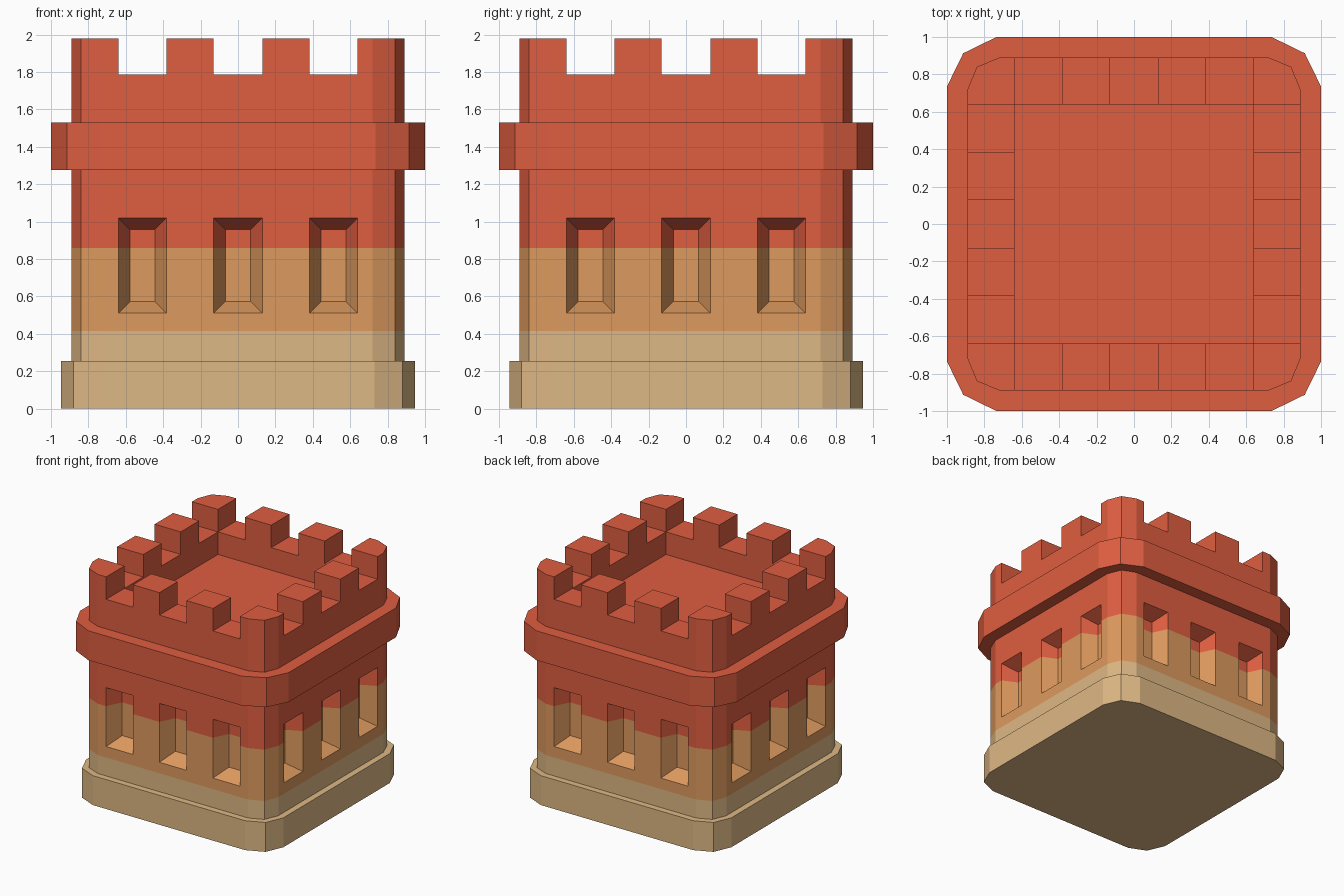
import bpy, bmesh, math
from mathutils import Matrix, Vector

if "Cube" in bpy.data.objects:
    bpy.data.objects.remove(bpy.data.objects["Cube"])


def material(name, rgb):
    m = bpy.data.materials.new(name)
    lin = [((c / 255 + 0.055) / 1.055) ** 2.4 for c in rgb]
    m.diffuse_color = (*lin, 1)
    m.use_nodes = True
    m.node_tree.nodes["Principled BSDF"].inputs["Base Color"].default_value = m.diffuse_color
    return m


SAND = material("pale sand", (222, 184, 133))
OCHRE = material("ochre", (222, 154, 94))
RED = material("brick red", (223, 94, 65))


def finish(bm, name, mats):
    me = bpy.data.meshes.new(name)
    bm.to_mesh(me)
    bm.free()
    for m in mats:
        me.materials.append(m)
    ob = bpy.data.objects.new(name, me)
    bpy.context.collection.objects.link(ob)
    return ob


def slab(name, half, flat, mid, z0, z1, mat):
    """Square slab with two-step rounded corners."""
    bm = bmesh.new()
    ring = []
    for k in range(4):
        r = Matrix.Rotation(k * math.pi / 2, 3, 'Z')
        for p in ((half, flat), (mid, mid), (flat, half)):
            ring.append(r @ Vector((*p, 0)))
    lo = [bm.verts.new((p.x, p.y, z0)) for p in ring]
    hi = [bm.verts.new((p.x, p.y, z1)) for p in ring]
    bm.faces.new(lo[::-1])
    bm.faces.new(hi)
    for i in range(12):
        j = (i + 1) % 12
        bm.faces.new((lo[i], lo[j], hi[j], hi[i]))
    finish(bm, name, [mat])


# plinth and projecting band
slab("plinth", 0.945, 0.73, 0.88, 0, 0.255, SAND)
slab("upper_band", 1.0, 0.735, 0.913, 1.275, 1.53, RED)

# tower body: one side built and turned four times
H, FLAT, MID, INNER = 0.89, 0.72, 0.84, 0.64
FLOOR, CRENEL, TOP = 1.59, 1.785, 1.98
XS = [-0.64, -0.383, -0.13, 0.13, 0.383, 0.64]
ZS = [0.2, 0.51, 1.02, CRENEL]
INSET, DEPTH = 0.062, 0.13
bm = bmesh.new()

for k in range(4):
    rot = Matrix.Rotation(k * math.pi / 2, 3, 'Z')

    def face(*pts):
        bm.faces.new([bm.verts.new(rot @ Vector(p)) for p in pts])

    def wall(a, b, z0, z1):
        face((*a, z0), (*b, z0), (*b, z1), (*a, z1))

    for i in range(5):
        x0, x1 = XS[i], XS[i + 1]
        merlon = i % 2 == 1
        # outer wall with a splayed window recess below each gap
        for j in range(3):
            z0, z1 = ZS[j], ZS[j + 1]
            if j == 1 and not merlon:
                o = [(x0, -H, z0), (x1, -H, z0), (x1, -H, z1), (x0, -H, z1)]
                a, b, c, d = x0 + INSET, x1 - INSET, z0 + INSET, z1 - INSET
                y = DEPTH - H
                n = [(a, y, c), (b, y, c), (b, y, d), (a, y, d)]
                for s in range(4):
                    t = (s + 1) % 4
                    face(o[s], o[t], n[t], n[s])
                face(*n)
            else:
                wall((x0, -H), (x1, -H), z0, z1)
        # parapet and merlons
        wall((x1, -INNER), (x0, -INNER), FLOOR, CRENEL)
        h = CRENEL
        if merlon:
            h = TOP
            wall((x0, -H), (x1, -H), CRENEL, TOP)
            wall((x1, -INNER), (x0, -INNER), CRENEL, TOP)
            wall((x1, -H), (x1, -INNER), CRENEL, TOP)
            wall((x0, -INNER), (x0, -H), CRENEL, TOP)
        face((x0, -H, h), (x1, -H, h), (x1, -INNER, h), (x0, -INNER, h))

    # rounded corner and corner merlon
    arc = [(INNER, -H), (FLAT, -H), (MID, -MID), (H, -FLAT), (H, -INNER)]
    levels = ZS + [TOP]
    for p, q in zip(arc, arc[1:]):
        for z0, z1 in zip(levels, levels[1:]):
            wall(p, q, z0, z1)
    wall((INNER, -INNER), arc[0], CRENEL, TOP)
    wall(arc[-1], (INNER, -INNER), CRENEL, TOP)
    face(*[(*p, TOP) for p in arc + [(INNER, -INNER)]])

# roof floor, built from the inner wall's own points
bm.faces.new([bm.verts.new((x, y, FLOOR)) for x, y in
              [(x, -INNER) for x in XS[:-1]] + [(INNER, x) for x in XS[:-1]]
              + [(-x, INNER) for x in XS[:-1]] + [(-INNER, -x) for x in XS[:-1]]])
bmesh.ops.remove_doubles(bm, verts=bm.verts[:], dist=0.0005)
bmesh.ops.holes_fill(bm, edges=[e for e in bm.edges if e.is_boundary], sides=0)
bmesh.ops.recalc_face_normals(bm, faces=bm.faces[:])

# colour bands by height
for z in (0.415, 0.86):
    bmesh.ops.bisect_plane(bm, geom=bm.verts[:] + bm.edges[:] + bm.faces[:],
                           plane_co=(0, 0, z), plane_no=(0, 0, 1))
for f in bm.faces:
    z = f.calc_center_bounds().z
    f.material_index = 0 if z < 0.415 else 1 if z < 0.86 else 2
finish(bm, "tower_body", [SAND, OCHRE, RED])
